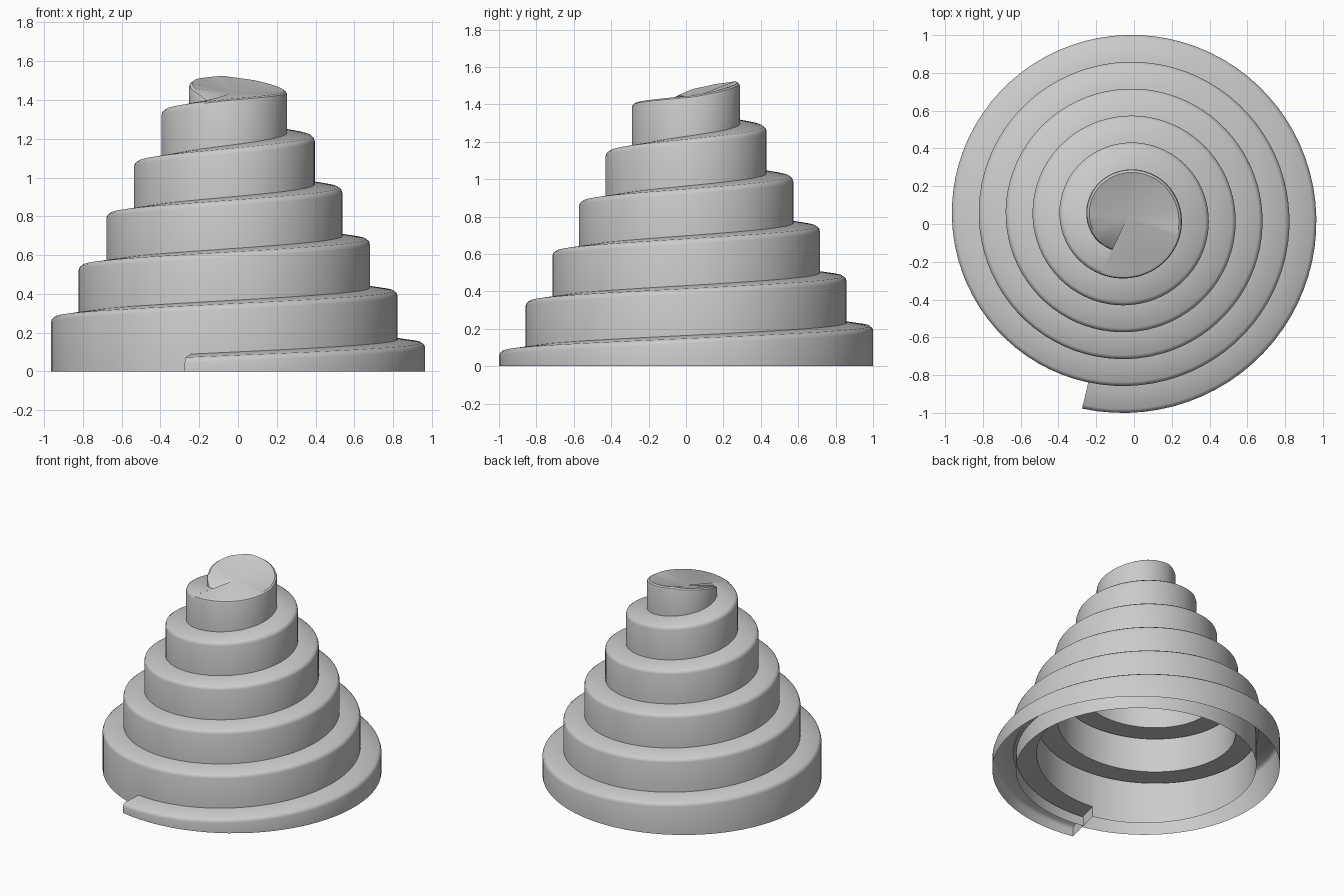
import bpy, bmesh
from math import sin, cos, pi

if "Cube" in bpy.data.objects:
    bpy.data.objects.remove(bpy.data.objects["Cube"])

CX, CY = -0.035, 0.036        # spiral axis
PITCH, DROP = 0.267, 0.1425   # rise and radius loss per turn
T0, T_FAN, T_END = -0.037, 4.93, 5.93
WIDTH = 0.16                  # thickness of the coil
STEPS = 80                    # segments per turn
TOP = [(4.75, 1.348), (5.0, 1.405), (5.25, 1.445), (5.42, 1.50),
       (5.53, 1.523), (5.65, 1.508), (5.75, 1.48), (5.85, 1.43), (5.93, 1.375)]


def radius(t):
    return 1.036 - DROP * t


def height(t):
    # steady ramp, with a tilted rim on the last turn
    if t <= TOP[0][0]:
        return 0.08 + PITCH * t
    for (a, za), (b, zb) in zip(TOP, TOP[1:]):
        if t <= b:
            return za + (zb - za) * (t - a) / (b - a)
    return TOP[-1][1]


def base(t):
    return 0.0 if t < T0 + 1 else height(t - 1) + 0.008


def place(t, r, z):
    a = 2 * pi * t - pi / 2
    return (CX + r * cos(a), CY + r * sin(a), z)


def sweep(bm, profile, a, b):
    # skin a profile function along the spiral from turn a to turn b
    n = max(2, round((b - a) * STEPS))
    prev = None
    for i in range(n + 1):
        t = a + (b - a) * i / n
        if i == n:
            t -= 1e-6
        row = [bm.verts.new(place(t, r, z)) for r, z in profile(t)]
        if prev:
            for j in range(len(row) - 1):
                bm.faces.new((prev[j], row[j], row[j + 1], prev[j + 1]))
        prev = row


def cap(bm, t, points):
    bm.faces.new([bm.verts.new(place(t, r, z)) for r, z in points])


def finish(bm, name):
    bmesh.ops.remove_doubles(bm, verts=bm.verts, dist=0.0002)
    me = bpy.data.meshes.new(name)
    bm.to_mesh(me)
    bm.free()
    ob = bpy.data.objects.new(name, me)
    bpy.context.collection.objects.link(ob)
    bpy.ops.object.select_all(action='DESELECT')
    ob.select_set(True)
    bpy.context.view_layer.objects.active = ob
    bpy.ops.object.shade_smooth_by_angle(angle=0.6)


# Outer wall with rounded edge and gently sloping tread
def step_profile(t):
    r, z = radius(t), height(t)
    return [(r, base(t)), (r, z - 0.025), (r - 0.005, z - 0.009),
            (r - 0.02, z + 0.003), (r - DROP - 0.002, z + 0.02)]


# Last turn: wall plus a top that runs in to the axis
def top_profile(t):
    r, z = radius(t), height(t)
    low = min(base(t), z - 0.03)
    return [(r, low), (r, z - 0.018), (r - 0.004, z - 0.006),
            (r - 0.016, z + 0.002), (0.0, 1.435)]


# Underside and inner wall of the coil
def inner_profile(t):
    r = radius(t)
    return [(r - WIDTH, height(t)), (r - WIDTH, base(t))]


def under_profile(t):
    r = radius(t)
    return [(r - WIDTH, base(t)), (r, base(t))]


bm = bmesh.new()
sweep(bm, step_profile, T0, T0 + 1)
sweep(bm, step_profile, T0 + 1, T_FAN)
cap(bm, T0, step_profile(T0) + [(radius(T0) - DROP, 0.0)])
finish(bm, "spiral_ramp")

bm = bmesh.new()
sweep(bm, top_profile, T_FAN, T_END)
finish(bm, "spiral_top")

bm = bmesh.new()
sweep(bm, inner_profile, T0, T0 + 1)
sweep(bm, inner_profile, T0 + 1, T_FAN)
sweep(bm, under_profile, T0 + 1, T_FAN)
ta = T0 + 1
ra = radius(ta)
cap(bm, ta, [(ra, 0), (ra, base(ta)), (ra - WIDTH, base(ta)), (ra - WIDTH, 0)])
finish(bm, "inner_coil")
